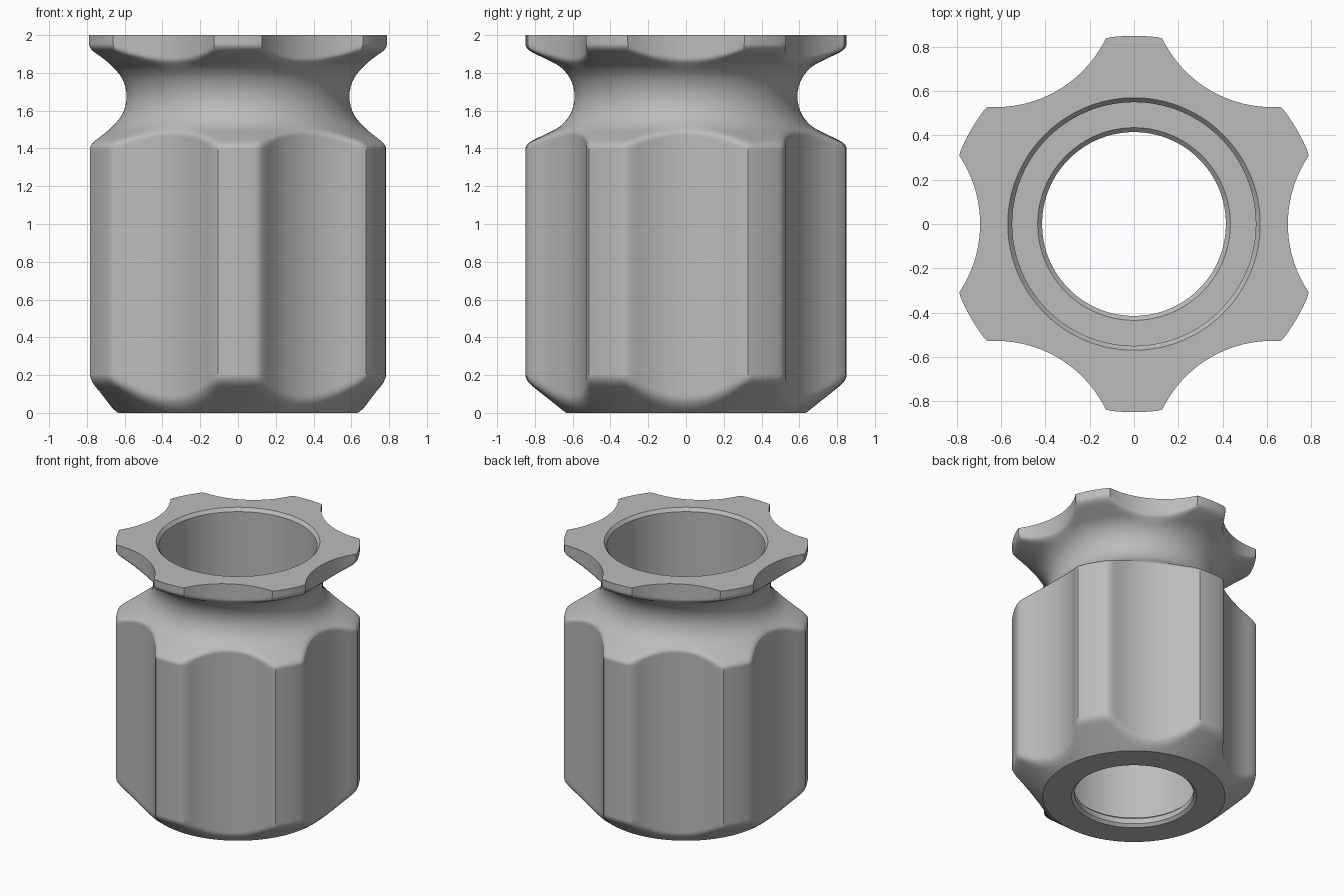
import bpy, bmesh
from math import sin, cos, sqrt, radians, pi

cube = bpy.data.objects.get("Cube")
if cube:
    bpy.data.objects.remove(cube)

LOBES = 6
OUTER = 0.85            # radius over the lobes
FLUTE_R = 0.553         # radius of each scallop
FLUTE_D = 1.248         # distance of scallop centre from the axis
EDGE = radians(21.35)   # angle where a scallop meets the lobe


def soft_min(a, b, k):
    """Minimum of two radii, with a fillet of size k."""
    h = max(k - abs(a - b), 0) / k
    return min(a, b) - h * h * k / 4


def flute_radius(t):
    s = FLUTE_R ** 2 - (FLUTE_D * sin(t)) ** 2
    return FLUTE_D * cos(t) - sqrt(s) if s > 0 else 2.0


def turned_radius(z):
    """Lathe outline: bottom chamfer, straight side, round neck groove."""
    chamfer = 0.635 + 1.26 * z
    d = abs(z - 1.675)
    if d < 0.18:
        groove = 0.79 - sqrt(0.04 - d * d)
    else:
        groove = 0.703 + 2.07 * (d - 0.18)
    return soft_min(soft_min(OUTER, chamfer, 0.04), groove, 0.05)


def body_radius(z, t):
    fade = min(max((z - 1.88) / 0.08, 0), 1)
    k = 0.05 * (1 - fade) + 0.003 * fade   # crisp corners at the top rim
    return soft_min(turned_radius(z), flute_radius(t), k)


def steps(a, b, n):
    return [a + (b - a) * i / n for i in range(n)]


# angles of the columns: a scallop, then a lobe, six times
columns = []
for i in range(LOBES):
    mid = i * 2 * pi / LOBES
    local = steps(-EDGE, EDGE, 32) + steps(EDGE, pi / 3 - EDGE, 12)
    columns += [(mid + t, t if t <= EDGE else t - pi / 3) for t in local]

# heights of the outer rows, closer together where the outline curves
heights = steps(0, 0.24, 24) + steps(0.24, 1.36, 6) + steps(1.36, 2, 64) + [2]

# bore outline from the top down to the bottom hole
bore = [(0.57, 2), (0.55, 1.975), (0.55, 0.08), (0.435, 0.08),
        (0.415, 0.06), (0.415, 0.02), (0.435, 0)]

bm = bmesh.new()
rings = []
for z in heights:
    ring = []
    for angle, t in columns:
        r = body_radius(z, t)
        ring.append(bm.verts.new((r * cos(angle), r * sin(angle), z)))
    rings.append(ring)
for r, z in bore:
    rings.append([bm.verts.new((r * cos(a), r * sin(a), z)) for a, _ in columns])

# skin neighbouring rings, closing the bore back to the underside
n = len(columns)
for lower, upper in zip(rings, rings[1:] + rings[:1]):
    for j in range(n):
        k = (j + 1) % n
        bm.faces.new((lower[j], lower[k], upper[k], upper[j]))
bmesh.ops.recalc_face_normals(bm, faces=bm.faces)

mesh = bpy.data.meshes.new("fluted_knob")
bm.to_mesh(mesh)
bm.free()
knob = bpy.data.objects.new("fluted_knob", mesh)
bpy.context.collection.objects.link(knob)

grey = bpy.data.materials.new("plain_grey")
grey.use_nodes = True
colour = (0.5, 0.5, 0.5, 1)
grey.diffuse_color = colour
grey.node_tree.nodes["Principled BSDF"].inputs["Base Color"].default_value = colour
mesh.materials.append(grey)

bpy.ops.object.select_all(action="DESELECT")
knob.select_set(True)
bpy.context.view_layer.objects.active = knob
bpy.ops.object.shade_smooth_by_angle(angle=radians(32))
